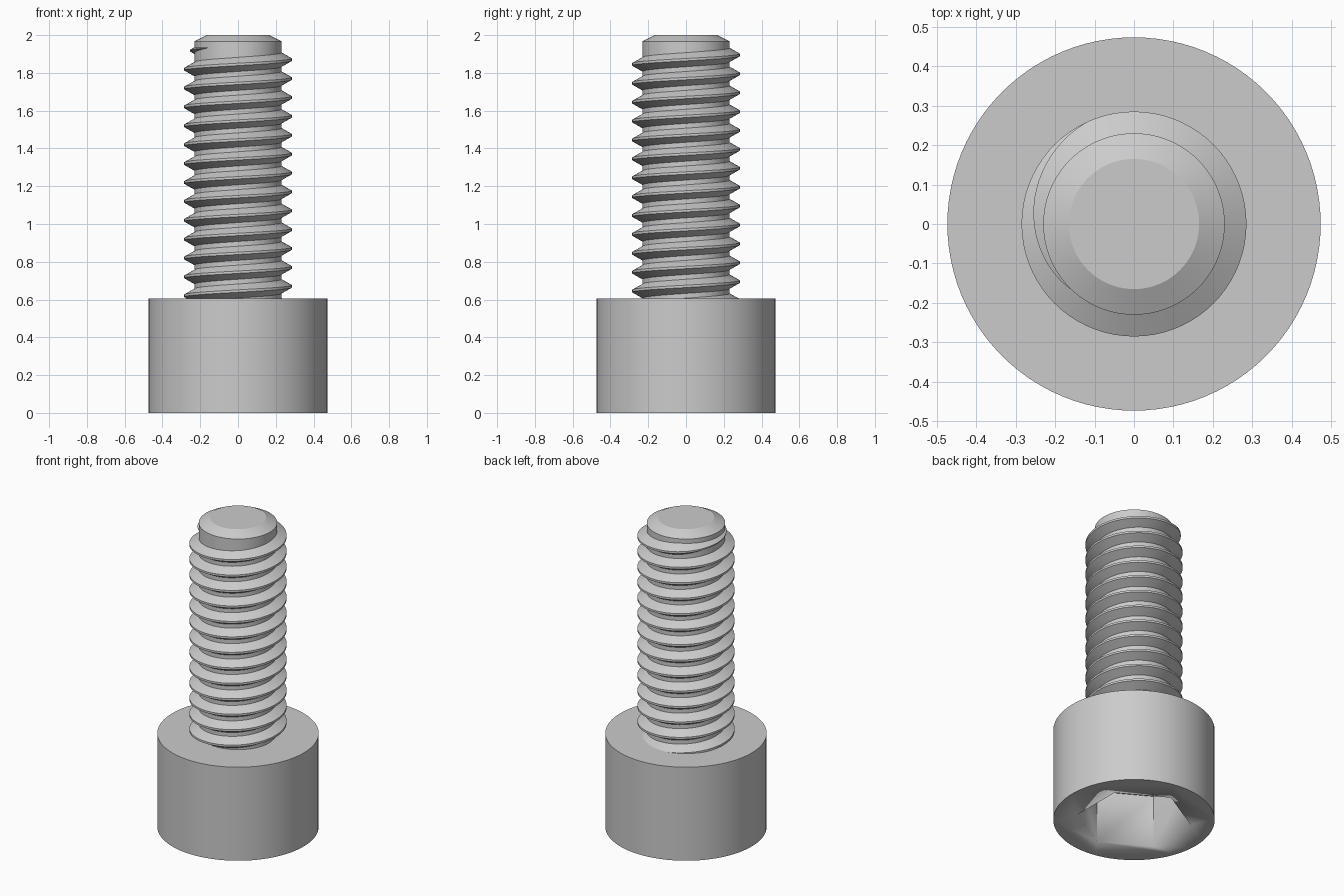
import bpy
import bmesh
from math import cos, sin, pi, tau, radians

cube = bpy.data.objects.get("Cube")
if cube:
    bpy.data.objects.remove(cube, do_unlink=True)

HEAD_R, HEAD_TOP = 0.473, 0.605
CORE_R, CREST_R = 0.23, 0.285
PITCH = 0.1
SOCKET_R, SOCKET_DEPTH = 0.337, 0.34

steel = bpy.data.materials.new("grey steel")
steel.use_nodes = True
steel.diffuse_color = (0.6, 0.6, 0.6, 1)
steel.node_tree.nodes["Principled BSDF"].inputs["Base Color"].default_value = (0.6, 0.6, 0.6, 1)


def finish(name, bm):
    """Turn a bmesh into a smooth-by-angle object."""
    bmesh.ops.recalc_face_normals(bm, faces=bm.faces[:])
    mesh = bpy.data.meshes.new(name)
    bm.to_mesh(mesh)
    bm.free()
    mesh.materials.append(steel)
    obj = bpy.data.objects.new(name, mesh)
    bpy.context.collection.objects.link(obj)
    bpy.ops.object.select_all(action="DESELECT")
    obj.select_set(True)
    bpy.context.view_layer.objects.active = obj
    bpy.ops.object.shade_smooth_by_angle(angle=radians(25))
    return obj


def loft(bm, rings, closed=True):
    """Skin a list of vertex rings and cap both ends."""
    for low, high in zip(rings, rings[1:]):
        n = len(low)
        for i in range(n):
            j = (i + 1) % n
            bm.faces.new((low[i], low[j], high[j], high[i]))
    bm.faces.new(rings[0][::-1])
    bm.faces.new(rings[-1])


def turned(name, profile, sides, start=0.0):
    """Solid with a circular or polygonal section from (radius, z) pairs."""
    bm = bmesh.new()
    rings = [[bm.verts.new((r * cos(start + tau * i / sides),
                            r * sin(start + tau * i / sides), z))
              for i in range(sides)] for r, z in profile]
    loft(bm, rings)
    return finish(name, bm)


# Cylindrical head with a hexagonal socket in its underside
head = turned("head", [(HEAD_R, 0), (HEAD_R, HEAD_TOP)], 96)
cutter = turned("socket_cutter", [(SOCKET_R, -0.1), (SOCKET_R, SOCKET_DEPTH)], 6, pi / 6)
cutter.hide_render = True
cut = head.modifiers.new("socket", "BOOLEAN")
cut.operation = "DIFFERENCE"
cut.solver = "EXACT"
cut.object = cutter
bpy.context.view_layer.objects.active = head
bpy.ops.object.modifier_apply(modifier=cut.name)
bpy.data.objects.remove(cutter, do_unlink=True)

# Shank core with a chamfered tip
turned("shank", [(CORE_R, 0.5), (CORE_R, 1.967), (0.165, 2)], 96)

# Right-handed helical thread that fades out near the tip
STEPS = 72
FADE_START, FADE_END = radians(115), radians(225)
first = FADE_END - 14 * tau
count = 14 * STEPS
bm = bmesh.new()
rings = []
for k in range(count + 1):
    a = first + tau * k / STEPS
    z = 1.92 + PITCH * (a - pi) / tau
    size = 1 - max(0, (a - FADE_START) / (FADE_END - FADE_START)) * 0.97
    crest = CORE_R + (CREST_R - CORE_R) * size
    root_half, crest_half = 0.0375 * size, 0.0064 * size
    section = [(CORE_R - 0.01, -root_half), (CORE_R, -root_half), (crest, -crest_half),
               (crest, crest_half), (CORE_R, root_half), (CORE_R - 0.01, root_half)]
    rings.append([bm.verts.new((r * cos(a), r * sin(a), z + dz)) for r, dz in section])
loft(bm, rings)
finish("thread", bm)
